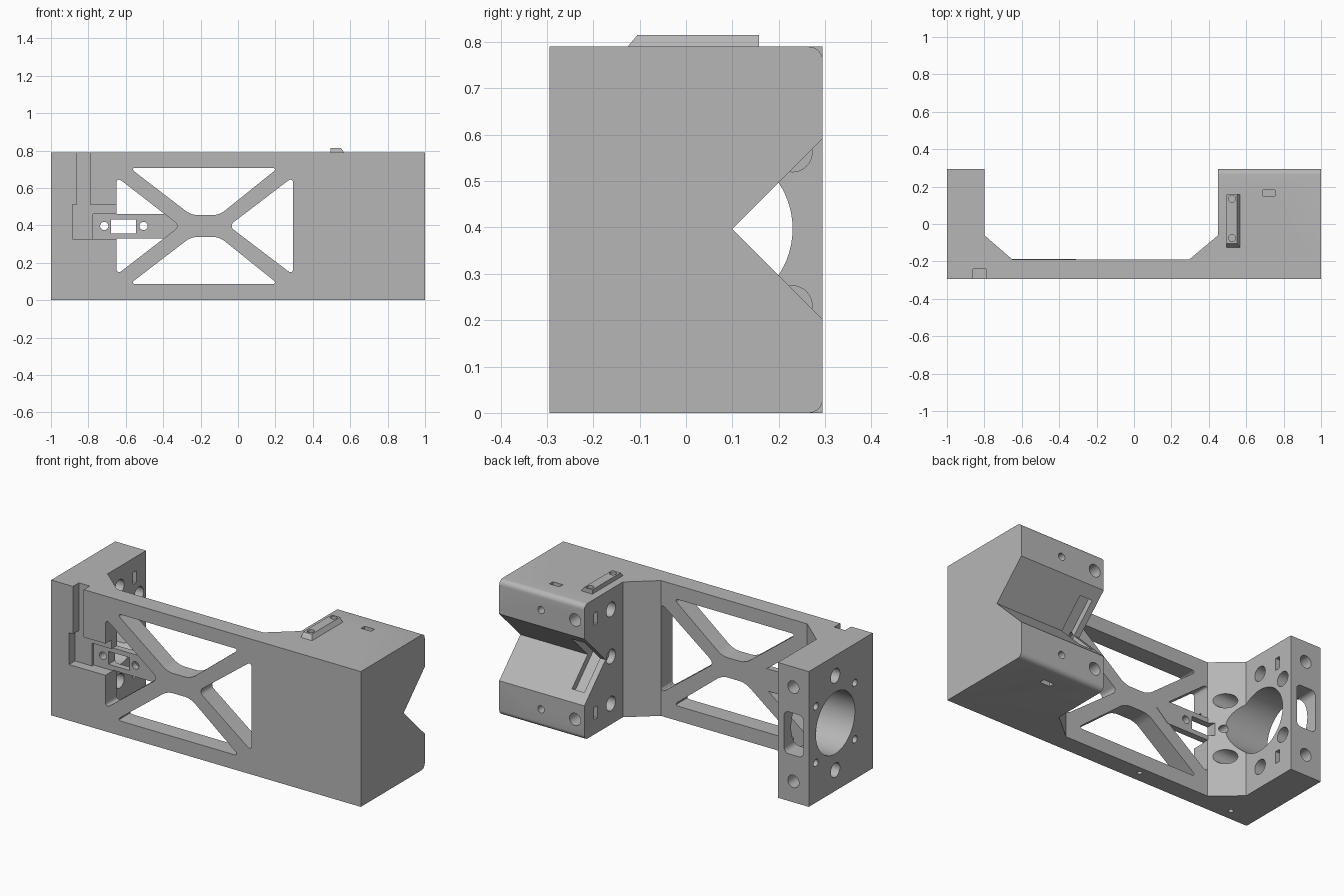
import bpy, bmesh, math
from mathutils import Vector

cube = bpy.data.objects.get("Cube")
if cube:
    bpy.data.objects.remove(cube, do_unlink=True)

grey = bpy.data.materials.new("grey plastic")
grey.use_nodes = True
GREY = (0.47, 0.47, 0.47, 1)
grey.diffuse_color = GREY
grey.node_tree.nodes["Principled BSDF"].inputs["Base Color"].default_value = GREY

H, MID = 0.79, 0.397
PLACE = {"x": lambda u, v, w: (w, u, v),
         "y": lambda u, v, w: (u, w, v),
         "z": lambda u, v, w: (u, v, w)}


def prism(name, axis, outline, lo, hi, corner=0):
    """Extrude an outline along an axis, with optional rounded corners."""
    bm = bmesh.new()
    verts = [bm.verts.new(PLACE[axis](u, v, lo)) for u, v in outline]
    bm.faces.new(verts)
    if corner:
        bmesh.ops.bevel(bm, geom=bm.verts[:], offset=corner, segments=6,
                        profile=0.5, affect="VERTICES")
    ext = bmesh.ops.extrude_face_region(bm, geom=bm.faces[:])
    moved = [g for g in ext["geom"] if isinstance(g, bmesh.types.BMVert)]
    bmesh.ops.translate(bm, verts=moved, vec=Vector(PLACE[axis](0, 0, hi - lo)))
    bmesh.ops.recalc_face_normals(bm, faces=bm.faces[:])
    mesh = bpy.data.meshes.new(name)
    bm.to_mesh(mesh)
    bm.free()
    mesh.materials.append(grey)
    obj = bpy.data.objects.new(name, mesh)
    bpy.context.collection.objects.link(obj)
    return obj


def rect(u0, u1, v0, v1):
    return [(u0, v0), (u1, v0), (u1, v1), (u0, v1)]


def circle(u, v, r, n=32):
    return [(u + r * math.cos(2 * math.pi * i / n),
             v + r * math.sin(2 * math.pi * i / n)) for i in range(n)]


def combine(tool, operation="DIFFERENCE", target=None):
    """Apply a boolean to the frame and remove the tool."""
    obj = target or frame
    tool.hide_render = True
    mod = obj.modifiers.new("combine", "BOOLEAN")
    mod.operation, mod.solver, mod.object = operation, "EXACT", tool
    bpy.context.view_layer.update()
    graph = bpy.context.evaluated_depsgraph_get()
    mesh = bpy.data.meshes.new_from_object(obj.evaluated_get(graph))
    obj.modifiers.clear()
    obj.data = mesh
    bpy.data.objects.remove(tool, do_unlink=True)


def cut(axis, outline, lo, hi, corner=0):
    combine(prism("cutter", axis, outline, lo, hi, corner))


def flip(outline):
    return [(u, 2 * MID - v) for u, v in outline]


# Frame: front plate, motor block on the right, solid block on the left
frame = prism("frame", "z", [(-1, -.295), (1, -.295), (1, .295), (.45, .295), (.45, -.06),
                             (.295, -.19), (-.65, -.19), (-.8, -.06), (-.8, .295), (-1, .295)], 0, H)
bm = bmesh.new()
bm.from_mesh(frame.data)
back = [e for e in bm.edges if all(v.co.x > .4 and v.co.y > .29 for v in e.verts)
        and abs(e.verts[0].co.z - e.verts[1].co.z) < .01]
bmesh.ops.bevel(bm, geom=back, offset=.03, segments=6, profile=0.5, affect="EDGES")
bm.to_mesh(frame.data)
bm.free()

# Truss windows in the front plate
trapezoid = [(-.58, .708), (.215, .708), (-.1, .455), (-.25, .455)]
for outline in (trapezoid, flip(trapezoid),
                [(.295, .66), (.295, .135), (-.05, MID)],
                [(-.65, .66), (-.65, .135), (-.31, MID)]):
    cut("y", outline, -.4, -.187, .035)

# Cable channel and stepped pocket on the front
cut("y", rect(-.86, -.79, .45, .9), -.4, -.24)
cut("y", rect(-.885, -.64, .327, .512), -.4, -.24)
cut("y", rect(-.775, -.64, .327, .46), -.4, -.225)

# Sensor arm reaching across the left window
combine(prism("sensor_arm", "y", [(-.66, .33), (-.385, .33), (-.31, MID),
                                  (-.385, .46), (-.66, .46)], -.225, -.188), "UNION")
cut("y", rect(-.68, -.545, .357, .432), -.4, -.05)
for x in (-.715, -.505):
    cut("y", circle(x, MID, .022), -.4, -.05)

# Motor bore with its four screws and counterbores
cut("x", circle(.05, MID, .18, 64), -1.1, -.6)
for y in (-.13, .23):
    for dz in (-.165, .165):
        cut("x", circle(y, MID + dz, .021), -1.1, -.6)
        cut("x", circle(y, MID + dz, .042), -.9, -.6)

# Rounded opening in the back of the motor block
cut("y", rect(-.965, -.84, .275, .52), .1, .4, .03)

# V groove with a strap slot near its inner end
cut("x", [(.1, MID), (.4, MID + .3), (.4, MID - .3)], .4, 1.1)
cut("x", [(.05, MID), (.22, MID + .17), (.3, MID + .09), (.3, MID - .09), (.22, MID - .17)],
    .485, .565)
cut("x", circle(.05, MID, .042), .4, .49)

# Mirrored upper and lower holes
for s in (-1, 1):
    z = MID + s * .275
    cut("x", circle(.05, z, .042), -1.1, -.7)
    cut("x", circle(.05, z, .042), .4, .75)
    cut("x", rect(.175, .205, z - .035, z + .035), -.85, -.7)
    cut("x", rect(.175, .205, z - .035, z + .035), .4, .5)
    cut("y", circle(-.9, z, .036), .16, .4)
    cut("y", circle(.51, MID + s * .29, .036), .15, .4)
    cut("y", circle(.73, MID + s * .29, .021), .15, .4)
    face = MID + s * H / 2
    cut("z", rect(.69, .755, .15, .182), face - .06, face + .06)

# Small holes under the front plate
for x in (-.84, -.23):
    cut("z", circle(x, -.23, .014, 16), -.1, .05)

# Raised clip on top with two screw recesses
clip = prism("cable_clip", "x", [(-.13, H - .005), (-.105, .815), (.157, .815), (.157, H - .005)],
             .495, .57)
for v in clip.data.vertices:
    if v.co.x > .55 and v.co.z > .8:
        v.co.x = .55
combine(clip, "UNION")
for y in (-.075, .135):
    cut("z", circle(.524, y, .019), .77, .9)

# Smooth the round holes, keep machined edges sharp
bpy.ops.object.select_all(action="DESELECT")
frame.select_set(True)
bpy.context.view_layer.objects.active = frame
bpy.ops.object.shade_smooth_by_angle(angle=math.radians(25))
